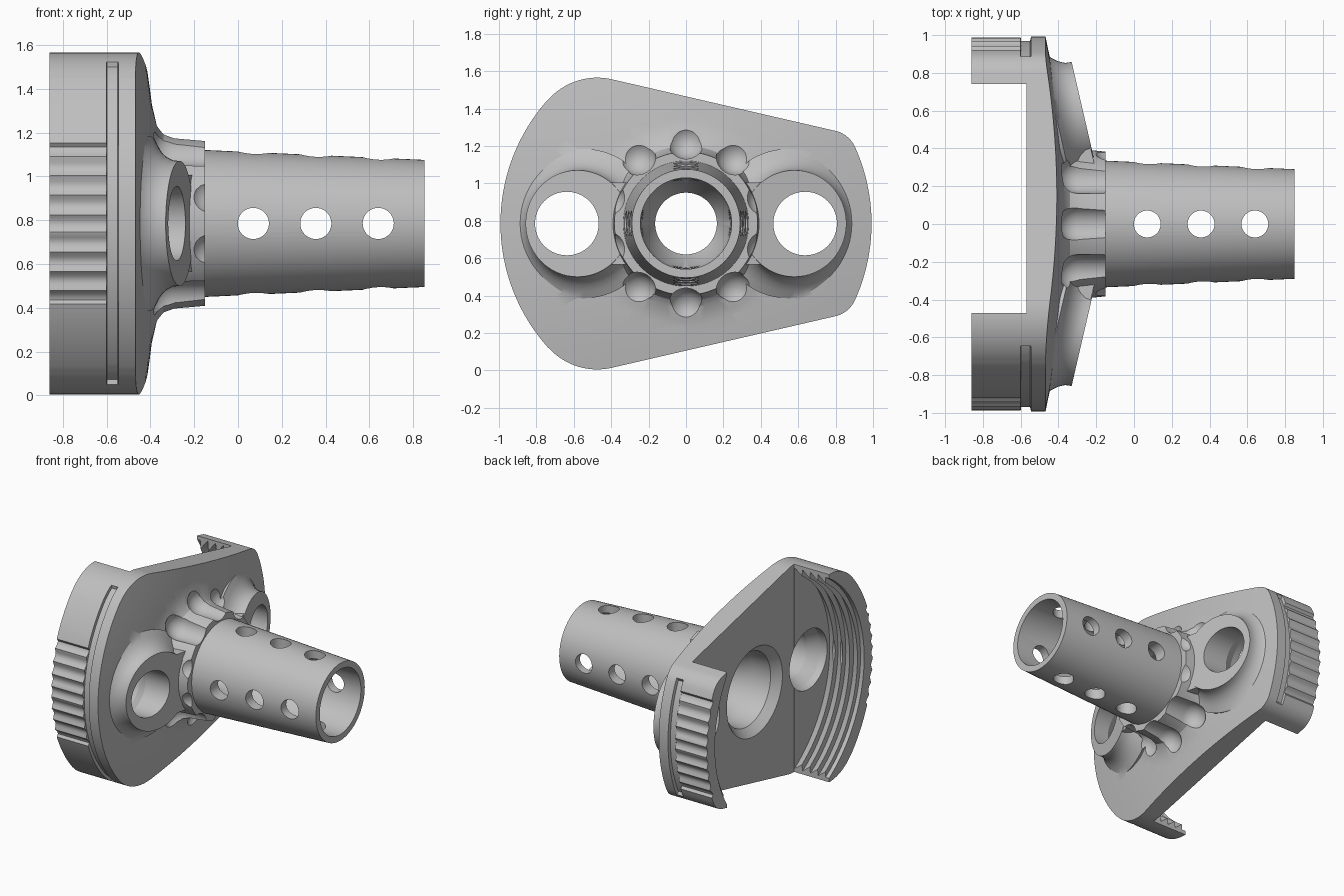
import bpy, bmesh
from math import sin, cos, pi, radians, hypot
from mathutils import Matrix, Vector

cube = bpy.data.objects.get("Cube")
if cube:
    bpy.data.objects.remove(cube, do_unlink=True)

MID = 0.785          # height of the main axis
TILT = radians(13)   # lean of the side bosses

metal = bpy.data.materials.new("light_grey_metal")
metal.use_nodes = True
grey = (0.52, 0.52, 0.52, 1)
metal.diffuse_color = grey
metal.node_tree.nodes["Principled BSDF"].inputs["Base Color"].default_value = grey


def loft(name, rings, matrix=Matrix()):
    """Closed solid through rings of equal vertex count."""
    bm = bmesh.new()
    loops = [[bm.verts.new(p) for p in ring] for ring in rings]
    n = len(loops[0])
    for a, b in zip(loops, loops[1:]):
        for i in range(n):
            j = (i + 1) % n
            bm.faces.new((a[i], a[j], b[j], b[i]))
    bm.faces.new(loops[0])
    bm.faces.new(loops[-1])
    bmesh.ops.recalc_face_normals(bm, faces=bm.faces)
    mesh = bpy.data.meshes.new(name)
    bm.to_mesh(mesh)
    bm.free()
    mesh.transform(matrix)
    mesh.materials.append(metal)
    obj = bpy.data.objects.new(name, mesh)
    bpy.context.collection.objects.link(obj)
    return obj


def turned(name, profile, matrix=None, sides=64):
    """Solid of revolution about local x from (x, radius) pairs."""
    rings = [[(x, r * cos(2 * pi * i / sides), r * sin(2 * pi * i / sides))
              for i in range(sides)] for x, r in profile]
    return loft(name, rings, matrix or Matrix.Translation((0, 0, MID)))


def block(name, lo, hi, matrix=Matrix()):
    return loft(name, [[(x, lo[1], lo[2]), (x, hi[1], lo[2]),
                        (x, hi[1], hi[2]), (x, lo[1], hi[2])]
                       for x in (lo[0], hi[0])], matrix)


def combine(target, tool, operation="DIFFERENCE", keep=False):
    mod = target.modifiers.new("boolean", "BOOLEAN")
    mod.operation, mod.object, mod.solver = operation, tool, "EXACT"
    bpy.context.view_layer.objects.active = target
    bpy.ops.object.modifier_apply(modifier=mod.name)
    if not keep:
        bpy.data.objects.remove(tool, do_unlink=True)


# Plate outline: large circle, two rounded corners and a sloping edge
def arc(cy, cz, r, start, end, steps=24):
    angles = [radians(start + (end - start) * i / steps) for i in range(steps + 1)]
    return [(cy + r * cos(a), cz + r * sin(a)) for a in angles]


half = (arc(0, 0, 0.992, 0, 24.4) + arc(0.766, 0.349, 0.15, 24.6, 77)
        + arc(-0.475, 0.43, 0.35, 77, 137.6) + arc(0, 0, 0.992, 138, 180))


def reach(a):
    """Distance from the axis to the outline at angle a."""
    dy, dz = cos(a), abs(sin(a))
    for (y0, z0), (y1, z1) in zip(half, half[1:]):
        c0, c1 = dy * z0 - dz * y0, dy * z1 - dz * y1
        if c0 <= 1e-9 and c1 >= -1e-9 and c1 - c0 > 1e-9:
            t = -c0 / (c1 - c0)
            return hypot(y0 + t * (y1 - y0), z0 + t * (z1 - z0))
    return 0.992


COUNT = 480
outline = [(2 * pi * i / COUNT, reach(2 * pi * i / COUNT)) for i in range(COUNT)]


def grip(y, z):       # scalloped finger grips on both flanges
    return 0.02 * abs(cos(pi * z / 0.087)) if abs(z) < 0.36 else 0


def slot(y, z):       # long shallow groove beside the grips
    return 0.022 if y < -0.65 or y > 0.89 else 0


def section(x, inset=lambda y, z: 0):
    ring = []
    for a, r in outline:
        r -= inset(r * cos(a), r * sin(a))
        ring.append((x, r * cos(a), MID + r * sin(a)))
    return ring


def dome(scale):
    return [(-0.361 - 0.109 * (r * scale) ** 2, r * scale * cos(a),
             MID + r * scale * sin(a)) for a, r in outline]


# Plate with flanges and a domed face
plate = loft("clamp_plate", [
    section(-0.86, grip), section(-0.60, grip), section(-0.598, slot),
    section(-0.55, slot), section(-0.545)]
    + [dome(s) for s in (1, 0.9, 0.8, 0.7, 0.6, 0.5, 0.3, 0.1)])

# Open the back between the flanges and cut the toothed inner wall
teeth = [(-0.9, 0.885), (-0.83, 0.885)]
for i in range(4):
    x = -0.829 + 0.065 * i
    teeth += [(x, 0.85), (x + 0.06, 0.89)]
teeth[-1] = (-0.571, 0.89)
combine(plate, turned("inner_wall_cutter", teeth, sides=128))
combine(plate, block("gap_cutter", (-1, -0.47, -1), (-0.57, 0.74, 3)))

# Flared collar around the tube
combine(plate, turned("collar", [
    (-0.5, 0.6), (-0.405, 0.6), (-0.388, 0.52), (-0.37, 0.45),
    (-0.34, 0.415), (-0.29, 0.397), (-0.15, 0.383)], sides=80), "UNION")

# Tilted side bosses with a coved foot, bridged to the collar
for side in (1, -1):
    place = Matrix.Translation((-0.266, side * 0.58, MID)) @ Matrix.Rotation(side * TILT, 4, "Z")
    combine(plate, turned("boss", [
        (-0.2, 0.38), (-0.145, 0.40), (-0.122, 0.36), (-0.1, 0.33),
        (-0.07, 0.305), (-0.035, 0.288), (0, 0.285)], place), "UNION")
    ends = sorted((-side * 0.3, 0))
    combine(plate, block("bridge", (-0.2, ends[0], -0.22),
                         (-0.004, ends[1], 0.22), place), "UNION")

# Round-ended flutes around the collar
for i in range(10):
    a = radians(18 + 36 * i)
    start = -0.12 if abs(sin(a)) < 0.4 else -0.30
    ball = [(start - 0.1 * cos(t * pi / 12), 0.1 * sin(t * pi / 12))
            for t in (0.3, 1, 2, 3, 4, 5, 6)]
    spot = Matrix.Translation((0, 0.445 * cos(a), MID + 0.445 * sin(a)))
    combine(plate, turned("flute_cutter", ball + [(0, 0.1)], spot, 32))

# Side holes with a wider recess at the back
for side in (1, -1):
    spot = Matrix.Translation((0, side * 0.637, MID))
    combine(plate, turned("side_hole_cutter", [
        (-0.7, 0.23), (-0.52, 0.22), (-0.44, 0.17), (0, 0.17)], spot))

# Tapered tube
tube = turned("tube", [(-0.28, 0.341), (0.85, 0.29)], sides=96)

# Stepped bore through plate and tube
bore = turned("bore_cutter", [
    (-0.7, 0.33), (-0.57, 0.33), (-0.51, 0.275), (-0.38, 0.26), (-0.22, 0.165),
    (-0.13, 0.165), (0, 0.235), (0.95, 0.245)], sides=96)
combine(plate, bore, keep=True)
combine(tube, bore)

# Three cross holes in two directions
for x in (0.07, 0.355, 0.64):
    for turn in (Matrix.Rotation(pi / 2, 4, "Z"), Matrix.Rotation(pi / 2, 4, "Y")):
        spot = Matrix.Translation((x, 0, MID)) @ turn
        combine(tube, turned("cross_hole_cutter", [(-0.5, 0.071), (0.5, 0.071)], spot, 40))

for obj in (plate, tube):
    bpy.ops.object.select_all(action="DESELECT")
    obj.select_set(True)
    bpy.context.view_layer.objects.active = obj
    bpy.ops.object.shade_smooth_by_angle(angle=radians(28))
